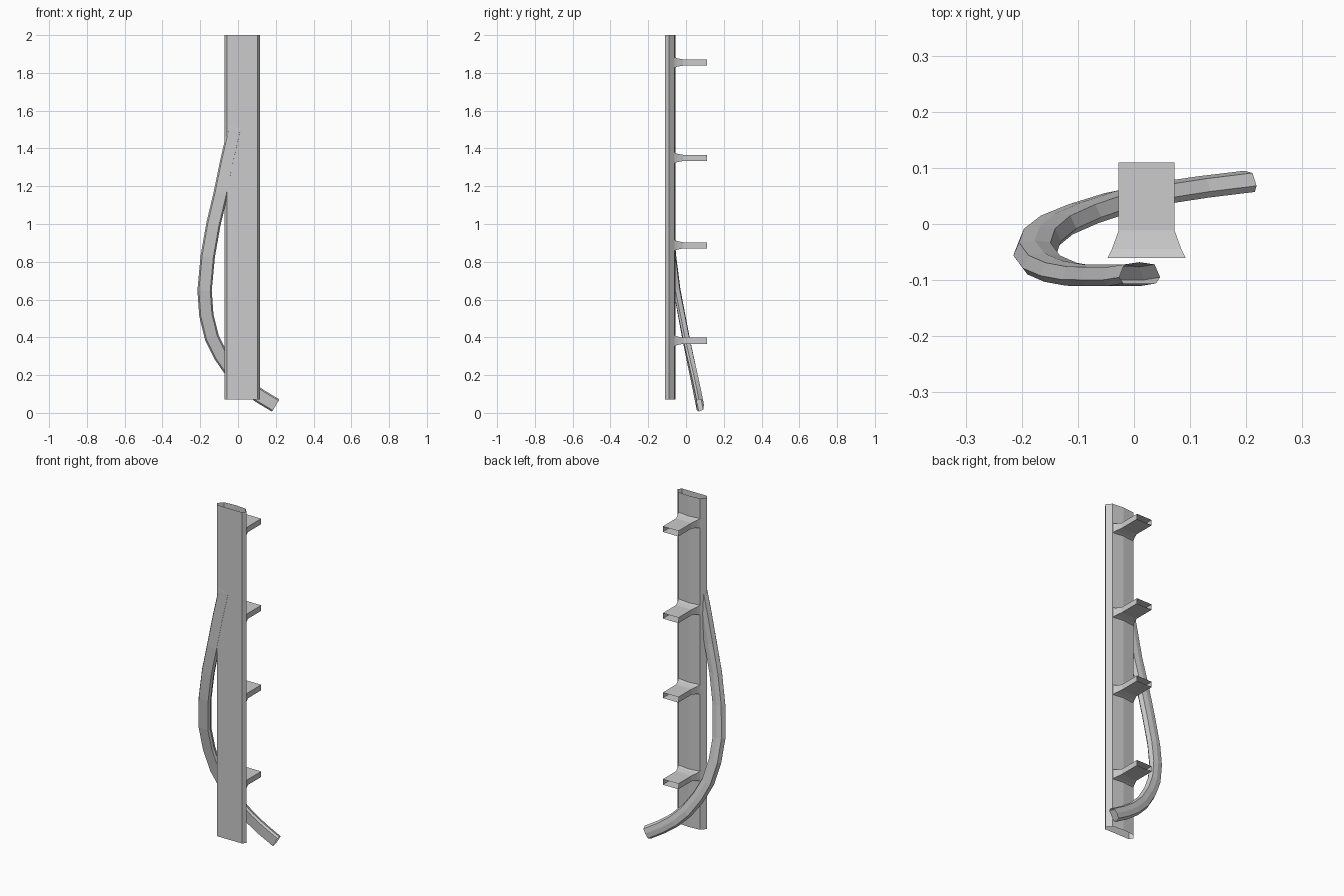
import bpy, bmesh
from mathutils import Vector

if "Cube" in bpy.data.objects:
    bpy.data.objects.remove(bpy.data.objects["Cube"])


def loft(name, rings):
    """Open-ended flat-faced tube through a list of equal-length rings."""
    bm = bmesh.new()
    loops = [[bm.verts.new(p) for p in ring] for ring in rings]
    for a, b in zip(loops, loops[1:]):
        for i in range(len(a)):
            j = (i + 1) % len(a)
            bm.faces.new((a[i], a[j], b[j], b[i]))
    bmesh.ops.recalc_face_normals(bm, faces=bm.faces[:])
    mesh = bpy.data.meshes.new(name)
    bm.to_mesh(mesh)
    bm.free()
    obj = bpy.data.objects.new(name, mesh)
    bpy.context.collection.objects.link(obj)
    return obj


def section(front, widest, back, d):
    """Half widths -> profile with flat front, chamfers and ridged back."""
    return [(-front, d[0]), (front, d[0]), (widest, d[1]), (back, d[2]),
            (0, d[3]), (-back, d[2]), (-widest, d[1])]


# Main post: open tube
CX = 0.0225
post = section(0.080, 0.0945, 0.070, (-0.11, -0.09, -0.062, -0.056))
loft("main_post", [[(CX + x, y, z) for x, y in post] for z in (0.07, 2.0)])

# Brackets: flared rectangular tubes on the back of the post
def rect(y, hw, hz, z):
    return [(CX + sx * hw, y, z + sz * hz)
            for sx, sz in ((-1, -1), (1, -1), (1, 1), (-1, 1))]

for n, z in enumerate((1.855, 1.35, 0.887, 0.382)):
    loft(f"bracket_{n + 1}", [rect(-0.061, 0.070, 0.028, z),
                              rect(-0.045, 0.062, 0.022, z),
                              rect(-0.012, 0.050, 0.016, z),
                              rect(0.11, 0.050, 0.016, z)])

# Curved branch: leaves the post on the left and sweeps behind it
path = [Vector(p) for p in (
    (0.010, -0.086, 1.60), (-0.018, -0.0905, 1.50), (-0.057, -0.0905, 1.33),
    (-0.092, -0.0900, 1.16), (-0.130, -0.083, 1.00), (-0.160, -0.070, 0.83),
    (-0.177, -0.047, 0.65), (-0.168, -0.022, 0.52), (-0.139, 0.001, 0.40),
    (-0.092, 0.021, 0.305), (-0.030, 0.041, 0.215), (0.040, 0.056, 0.145),
    (0.115, 0.067, 0.090), (0.198, 0.077, 0.040))]
branch = section(0.030, 0.038, 0.028, (-0.020, -0.009, 0.014, 0.018))
rings = []
for i, p in enumerate(path):
    t = (path[min(i + 1, len(path) - 1)] - path[max(i - 1, 0)]).normalized()
    side = t.cross(Vector((0, 1, 0))).normalized()
    depth = side.cross(t).normalized()
    if depth.y < 0:
        depth = -depth
    rings.append([p + side * x + depth * y for x, y in branch])
loft("curved_branch", rings)
